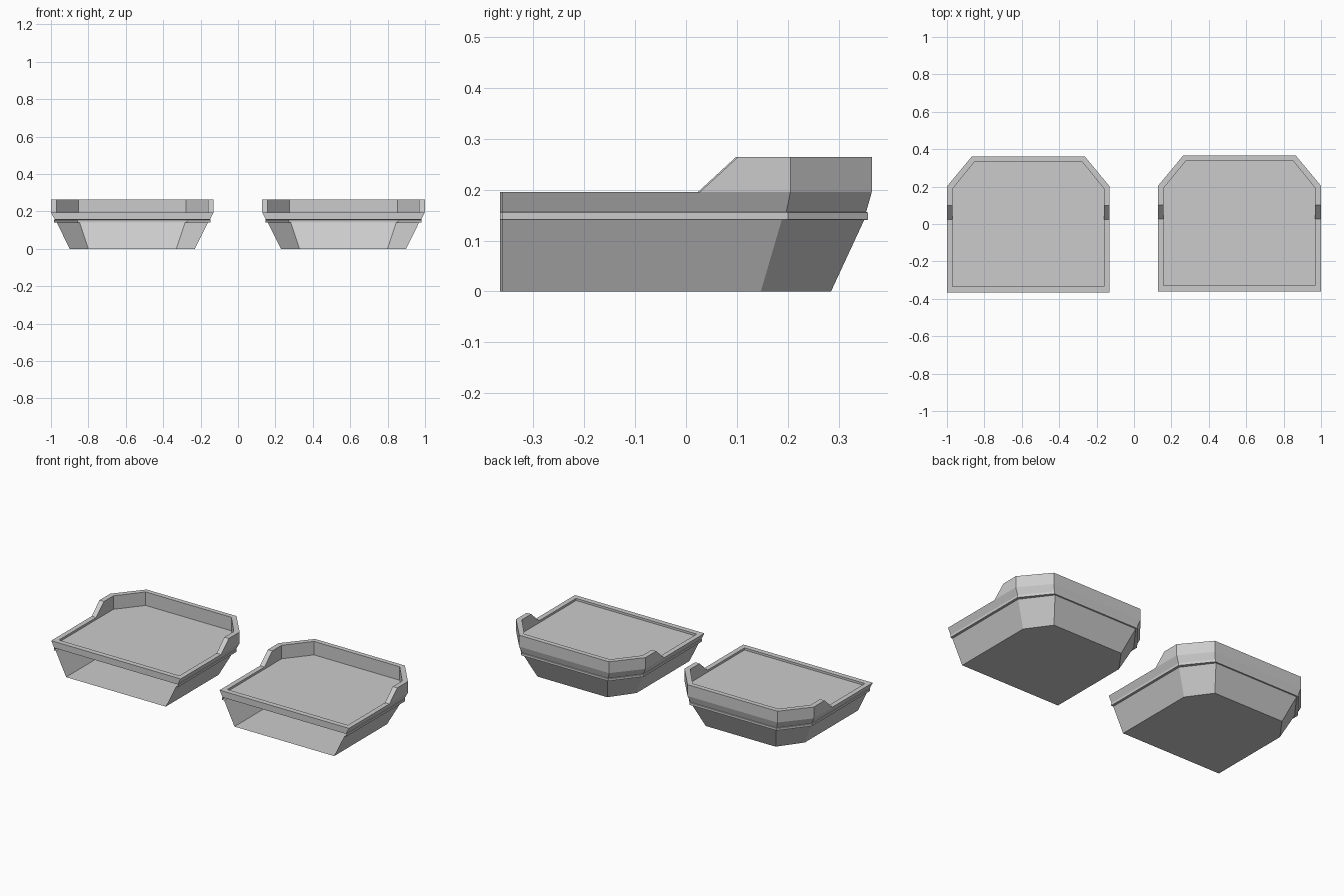
import bpy, bmesh

if "Cube" in bpy.data.objects:
    bpy.data.objects.remove(bpy.data.objects["Cube"])

FRONT = -0.363


def outline(half, side_y, back_half, back_y, front=FRONT):
    """Half of the plan (right side), mirrored into a six-point loop."""
    right = [(half, front), (half, side_y), (back_half, back_y)]
    return right + [(-x, y) for x, y in reversed(right)]


def finish(bm, name, cx, cy):
    bmesh.ops.remove_doubles(bm, verts=bm.verts, dist=1e-5)
    bmesh.ops.recalc_face_normals(bm, faces=bm.faces)
    mesh = bpy.data.meshes.new(name)
    bm.to_mesh(mesh)
    bm.free()
    ob = bpy.data.objects.new(name, mesh)
    ob.location = (cx, cy, 0)
    bpy.context.collection.objects.link(ob)


def loft(name, rings, cx, cy, cap_start=False, cap_end=False, open_front=False):
    """Skin a stack of (outline, z) rings; edge 5 of each ring is the front."""
    bm = bmesh.new()
    loops = [[bm.verts.new((x, y, z)) for x, y in pts] for pts, z in rings]
    n = len(loops[0])
    for a, b in zip(loops, loops[1:]):
        for i in range(n - 1 if open_front else n):
            j = (i + 1) % n
            bm.faces.new((a[i], a[j], b[j], b[i]))
    if cap_start:
        bm.faces.new(loops[0])
    if cap_end:
        bm.faces.new(loops[-1])
    finish(bm, name, cx, cy)


def coaming(name, cx, cy):
    """Raised wall around the back, with sloping ends."""
    base, top = 0.195, 0.264
    # outer point, inner point, top height
    st = [((0.435, 0.025), (0.405, 0.025), base), ((0.435, 0.1), (0.405, 0.1), top),
          ((0.435, 0.203), (0.405, 0.19), top), ((0.302, 0.363), (0.288, 0.334), top)]
    st += [((-o[0], o[1]), (-i[0], i[1]), z) for o, i, z in reversed(st)]
    bm = bmesh.new()
    secs = [[bm.verts.new((*p, z)) for p, z in ((o, base), (o, t), (i, t), (i, base))]
            for o, i, t in st]
    for a, b in zip(secs, secs[1:]):
        for k in range(3):
            bm.faces.new((a[k], a[k + 1], b[k + 1], b[k]))
    bmesh.ops.dissolve_degenerate(bm, dist=1e-5, edges=bm.edges)
    finish(bm, name, cx, cy)


hull_top = outline(0.404, 0.186, 0.282, 0.348)
strip = outline(0.418, 0.198, 0.292, 0.356)
band_low = outline(0.415, 0.195, 0.290, 0.352)
rim_out = outline(0.435, 0.203, 0.302, 0.363)
rim_in = outline(0.405, 0.19, 0.288, 0.334, FRONT + 0.032)

for side, cx, cy in (("left", -0.565, -0.002), ("right", 0.564, 0.002)):
    # tapered hull, open at the front
    loft(side + "_hull", [(outline(0.335, 0.145, 0.235, 0.283), 0), (hull_top, 0.14)],
         cx, cy, cap_start=True, open_front=True)
    # thin moulding under the rim
    loft(side + "_moulding", [(hull_top, 0.14), (strip, 0.141), (strip, 0.155),
                              (band_low, 0.156)], cx, cy, open_front=True)
    # flared rim with recessed deck
    loft(side + "_rim_and_deck", [(band_low, 0.156), (rim_out, 0.195), (rim_in, 0.195),
                                  (rim_in, 0.182)], cx, cy, cap_end=True)
    # raised back wall
    coaming(side + "_back_wall", cx, cy)
